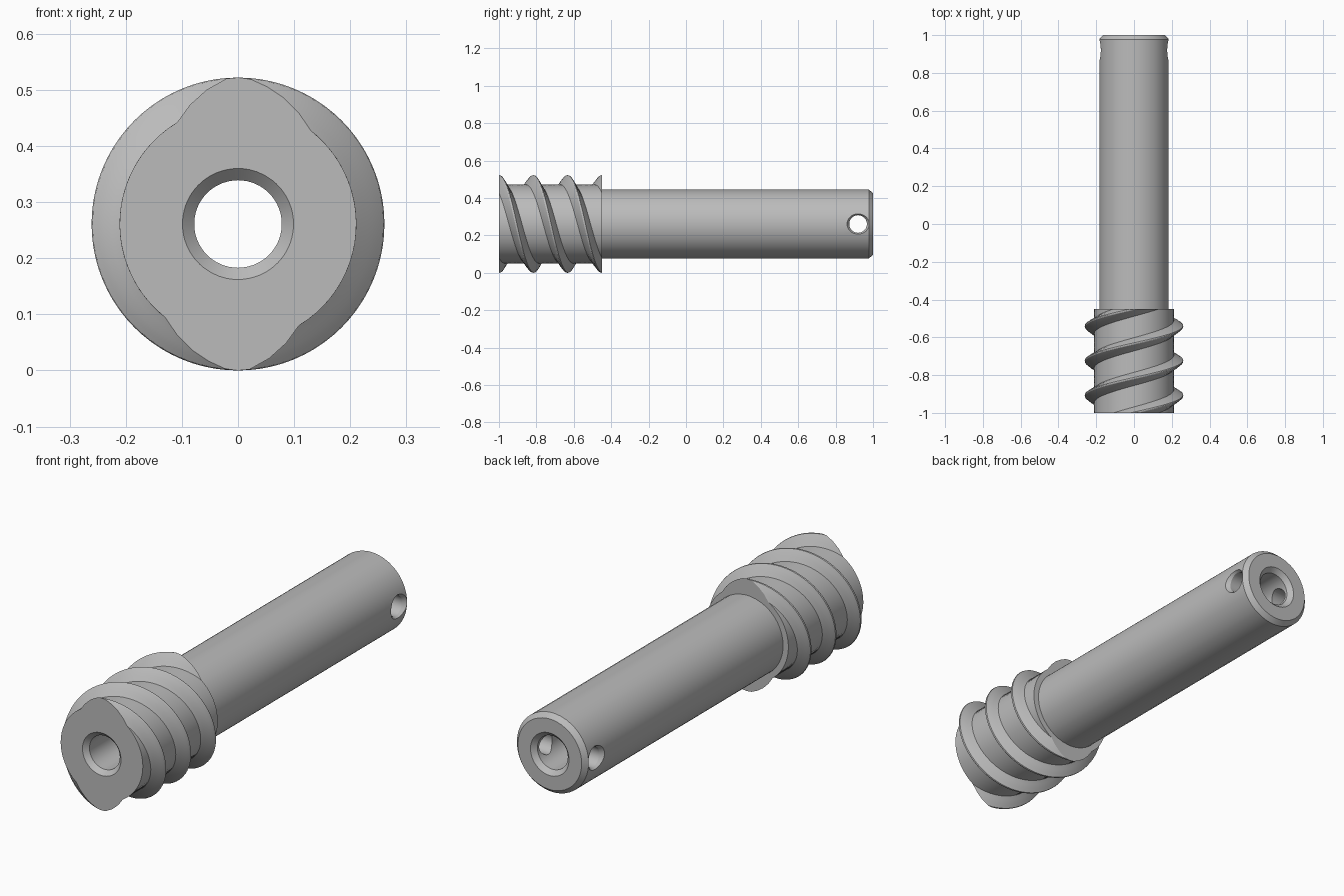
import bpy, bmesh, math

cube = bpy.data.objects.get("Cube")
if cube:
    bpy.data.objects.remove(cube)

AXIS_Z = 0.261            # height of the shaft axis
FRONT, SHOULDER, BACK = -1.0, -0.45, 1.0
ROOT_R, SHAFT_R, BORE_R, SINK_R = 0.211, 0.184, 0.078, 0.099
TURN = math.radians(540)  # twist of the double thread over its length

steel = bpy.data.materials.new("steel_grey")
steel.use_nodes = True
GREY = (0.5, 0.5, 0.5, 1)
steel.diffuse_color = GREY
steel.node_tree.nodes["Principled BSDF"].inputs["Base Color"].default_value = GREY


def make_object(name, bm):
    bmesh.ops.recalc_face_normals(bm, faces=bm.faces)
    mesh = bpy.data.meshes.new(name)
    bm.to_mesh(mesh)
    bm.free()
    mesh.materials.append(steel)
    obj = bpy.data.objects.new(name, mesh)
    bpy.context.collection.objects.link(obj)
    return obj


def bridge(bm, a, b, shift=0):
    n = len(a)
    for i in range(n):
        j = (i + 1) % n
        bm.faces.new((a[i], a[j], b[(j + shift) % n], b[(i + shift) % n]))


# Cross-section of one thread start: (angle in degrees, radius), then root arc
tooth = [(-31, ROOT_R), (-22, 0.229), (-13, 0.246), (-4.5, 0.26), (0, 0.261),
         (5, 0.259), (12, 0.25), (20, 0.239), (29, 0.225), (38, ROOT_R)]
ARC = 22
start = tooth + [(38 + 111 * k / ARC, ROOT_R) for k in range(1, ARC)]
section = [(math.radians(a + turn), r) for turn in (0, 180) for a, r in start]

bm = bmesh.new()


def ring(y, twist, radius=None):
    return [bm.verts.new(((radius or r) * math.sin(a + twist), y,
                          AXIS_Z + (radius or r) * math.cos(a + twist)))
            for a, r in section]


# Twisted worm thread
STEPS = 120
rings = [ring(FRONT + (SHOULDER - FRONT) * k / STEPS, TURN * k / STEPS)
         for k in range(STEPS + 1)]

# Shaft, chamfered end and countersunk through bore
for y, radius in [(SHOULDER, SHAFT_R), (0.84, SHAFT_R), (0.978, SHAFT_R),
                  (BACK, 0.164), (BACK, SINK_R), (0.979, BORE_R),
                  (0.84, BORE_R), (-0.979, BORE_R), (FRONT, SINK_R)]:
    rings.append(ring(y, TURN, radius))
for a, b in zip(rings, rings[1:]):
    bridge(bm, a, b)
bridge(bm, rings[-1], rings[0], len(section) // 2)   # front face
worm_shaft = make_object("worm_shaft", bm)

# Cross pin hole with flared mouths
bm = bmesh.new()
SIDES = 48
hole = []
for x, r in [(-0.225, 0.086), (-0.165, 0.047), (0.165, 0.047), (0.225, 0.086)]:
    hole.append([bm.verts.new((x, 0.92 + r * math.cos(math.tau * i / SIDES),
                               AXIS_Z + r * math.sin(math.tau * i / SIDES)))
                 for i in range(SIDES)])
for a, b in zip(hole, hole[1:]):
    bridge(bm, a, b)
bm.faces.new(hole[0])
bm.faces.new(hole[-1])
pin_hole = make_object("pin_hole_cutter", bm)
pin_hole.hide_render = True

cut = worm_shaft.modifiers.new("pin_hole", "BOOLEAN")
cut.operation = "DIFFERENCE"
cut.solver = "EXACT"
cut.object = pin_hole
bpy.ops.object.select_all(action="DESELECT")
worm_shaft.select_set(True)
bpy.context.view_layer.objects.active = worm_shaft
bpy.ops.object.modifier_apply(modifier=cut.name)
bpy.data.objects.remove(pin_hole)
bpy.ops.object.shade_smooth_by_angle(angle=math.radians(28))
